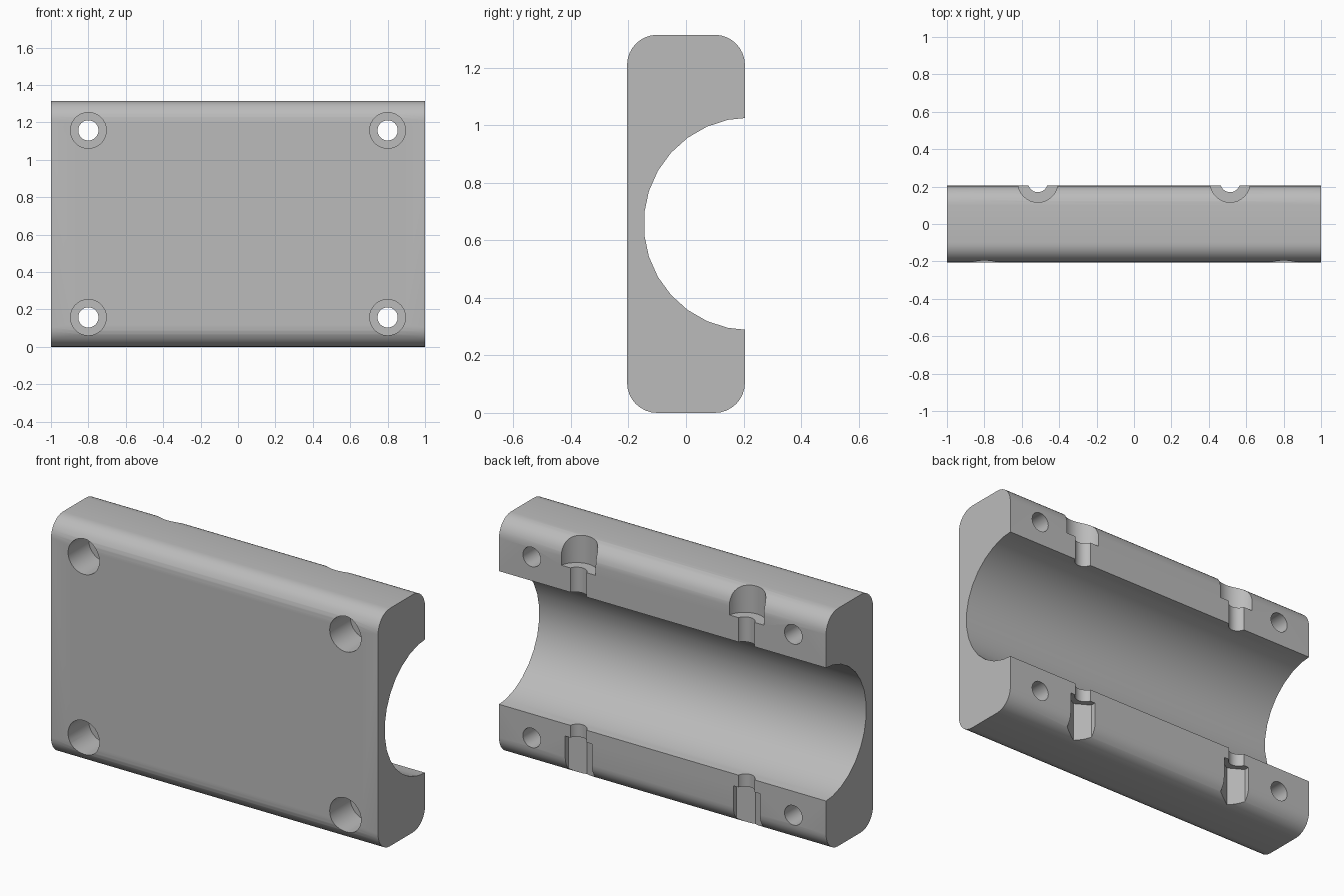
import bpy, bmesh, math
from mathutils import Matrix, Vector

cube = bpy.data.objects.get("Cube")
if cube:
    bpy.data.objects.remove(cube, do_unlink=True)

HALF_Y, HEIGHT = 0.205, 1.315
MID_Z = HEIGHT / 2
CORNER = 0.105
BORE_Y, BORE_R = 0.223, 0.37

grey = bpy.data.materials.new("plain grey")
grey.use_nodes = True
colour = (0.5, 0.5, 0.5, 1)
grey.diffuse_color = colour
grey.node_tree.nodes["Principled BSDF"].inputs["Base Color"].default_value = colour


def arc(cy, cz, r, start, end, steps):
    """Points on an arc in the yz plane, angles in degrees."""
    angles = [math.radians(start + (end - start) * i / steps) for i in range(steps + 1)]
    return [(cy + r * math.cos(a), cz + r * math.sin(a)) for a in angles]


def new_object(name, bm):
    bmesh.ops.recalc_face_normals(bm, faces=bm.faces)
    mesh = bpy.data.meshes.new(name)
    bm.to_mesh(mesh)
    bm.free()
    mesh.materials.append(grey)
    obj = bpy.data.objects.new(name, mesh)
    bpy.context.collection.objects.link(obj)
    return obj


# Clamp half: rounded block section with an open round channel at the back
inner_y, top_z = HALF_Y - CORNER, HEIGHT - CORNER
outline = arc(inner_y, top_z, CORNER, 0, 90, 8)
outline += arc(-inner_y, top_z, CORNER, 90, 180, 8)
outline += arc(-inner_y, CORNER, CORNER, 180, 270, 8)
outline += arc(inner_y, CORNER, CORNER, 270, 360, 8)
channel = arc(BORE_Y, MID_Z, BORE_R, 270, 90, 15)
lip = BORE_R - 0.002
channel[0], channel[-1] = (HALF_Y, MID_Z - lip), (HALF_Y, MID_Z + lip)
outline += channel

bm = bmesh.new()
section = bm.faces.new([bm.verts.new((-1, y, z)) for y, z in outline])
extruded = bmesh.ops.extrude_face_region(bm, geom=[section])
bmesh.ops.translate(bm, vec=(2, 0, 0),
                    verts=[g for g in extruded["geom"] if isinstance(g, bmesh.types.BMVert)])
body = new_object("clamp_half", bm)

cutters = []


def cutter(name, start, end, radius, sides=32, turn=0):
    """Prism between two points, used to cut a hole."""
    start, end = Vector(start), Vector(end)
    axis = end - start
    place = (Matrix.Translation((start + end) / 2)
             @ axis.to_track_quat("Z", "Y").to_matrix().to_4x4()
             @ Matrix.Rotation(turn, 4, "Z"))
    bm = bmesh.new()
    bmesh.ops.create_cone(bm, cap_ends=True, segments=sides, radius1=radius,
                          radius2=radius, depth=axis.length, matrix=place)
    obj = new_object(name, bm)
    obj.hide_render = True
    cutters.append(obj)
    return obj


for side in (-1, 1):
    # Counterbored mounting holes through the front
    for z in (MID_Z - 0.5, MID_Z + 0.5):
        x = side * 0.8
        cutter("mounting_hole", (x, -0.5, z), (x, 0.5, z), 0.054)
        cutter("mounting_counterbore", (x, -0.5, z), (x, -0.025, z), 0.096)
    # Vertical clamp bolts: shaft, head recess above, hexagonal nut pocket below
    x = side * 0.514
    cutter("bolt_shaft", (x, BORE_Y, -0.2), (x, BORE_Y, 1.5), 0.053)
    cutter("bolt_head_recess", (x, BORE_Y, 1.16), (x, BORE_Y, 1.5), 0.107)
    pocket = cutter("nut_pocket", (x, BORE_Y, -0.2), (x, BORE_Y, 0.222), 0.094, 6)
    # Turn the pocket so that one corner points into the block
    corner = max(v.co.x for v in pocket.data.vertices) - x
    if corner > 0.09:
        spin = (Matrix.Translation((x, BORE_Y, 0)) @ Matrix.Rotation(math.pi / 6, 4, "Z")
                @ Matrix.Translation((-x, -BORE_Y, 0)))
        pocket.data.transform(spin)

# Cut every hole, then keep only the finished part
for obj in cutters:
    cut = body.modifiers.new(obj.name, "BOOLEAN")
    cut.operation = "DIFFERENCE"
    cut.solver = "EXACT"
    cut.object = obj
graph = bpy.context.evaluated_depsgraph_get()
finished = bpy.data.meshes.new_from_object(body.evaluated_get(graph))
body.modifiers.clear()
body.data = finished
for obj in cutters:
    bpy.data.objects.remove(obj, do_unlink=True)

finished.materials.clear()
finished.materials.append(grey)
for face in finished.polygons:
    face.material_index = 0

bpy.ops.object.select_all(action="DESELECT")
body.select_set(True)
bpy.context.view_layer.objects.active = body
bpy.ops.object.shade_smooth_by_angle(angle=math.radians(30))
